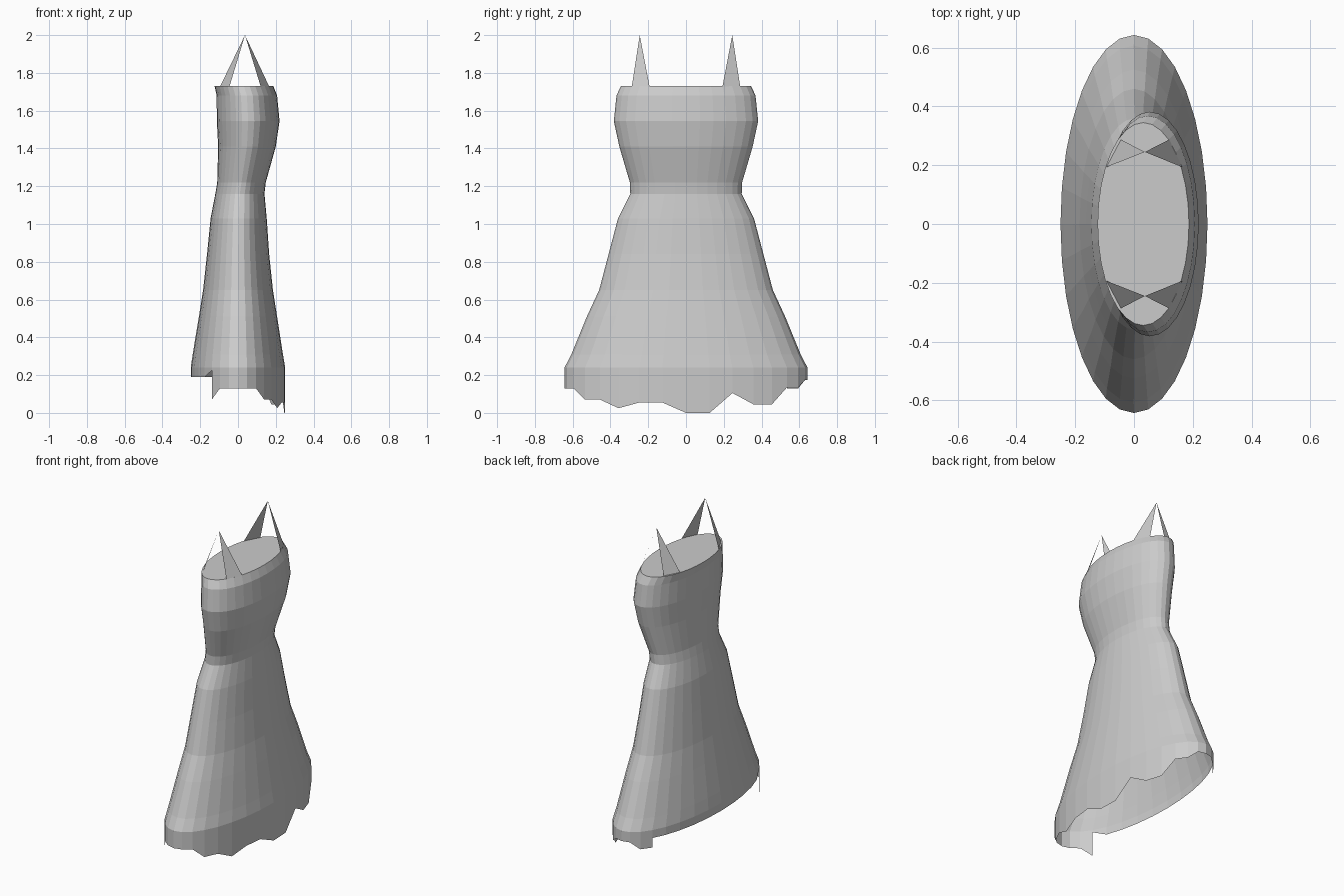
import bpy, math

if "Cube" in bpy.data.objects:
    bpy.data.objects.remove(bpy.data.objects["Cube"])

N = 32  # sides of every ring


def make_object(name, verts, faces):
    mesh = bpy.data.meshes.new(name)
    mesh.from_pydata(verts, [], faces)
    mesh.update()
    obj = bpy.data.objects.new(name, mesh)
    bpy.context.collection.objects.link(obj)
    return obj


def ring_point(k, x_back, x_front, half_y, z):
    a = 2 * math.pi * k / N
    return ((x_back + x_front) / 2 + (x_front - x_back) / 2 * math.cos(a),
            half_y * math.sin(a), z)


def loft(name, rings, cap=False):
    verts = [ring_point(k, *r) for r in rings for k in range(N)]
    faces = [(i * N + k, i * N + (k + 1) % N,
              (i + 1) * N + (k + 1) % N, (i + 1) * N + k)
             for i in range(len(rings) - 1) for k in range(N)]
    if cap:
        faces.append(tuple((len(rings) - 1) * N + k for k in range(N)))
    return make_object(name, verts, faces)


# Skirt: x back, x front, half width in y, height
waist = (-0.12, 0.14, 0.295, 1.16)
hem = (-0.25, 0.25, 0.643, 0.24)
loft("skirt", [
    hem,
    (-0.24, 0.238, 0.607, 0.31),
    (-0.207, 0.207, 0.525, 0.51),
    (-0.185, 0.185, 0.46, 0.65),
    (-0.164, 0.165, 0.41, 0.84),
    (-0.145, 0.152, 0.36, 1.03),
    waist,
])

# Bodice with closed neckline
loft("bodice", [
    waist,
    (-0.11, 0.147, 0.297, 1.22),
    (-0.105, 0.20, 0.353, 1.41),
    (-0.112, 0.22, 0.382, 1.545),
    (-0.113, 0.207, 0.368, 1.68),
    (-0.124, 0.187, 0.345, 1.73),
], cap=True)


# Ragged hem strips hanging below the skirt
def hem_strip(name, start, heights):
    verts, faces = [], []
    for i, z in enumerate(heights):
        k = start + i
        verts += [ring_point(k, *hem), ring_point(k, *hem[:3], z)]
        if i:
            b = 2 * i
            faces.append((b - 2, b - 1, b + 1, b))
    return make_object(name, verts, faces)


hem_strip("ragged_front_hem", -11, [
    0.07, 0.13, 0.13, 0.13, 0.13, 0.13, 0.07, 0.07, 0.025, 0.055, 0.055,
    0.0, 0.0, 0.105, 0.045, 0.045, 0.135, 0.135, 0.175, 0.175, 0.175,
    0.13, 0.13])
hem_strip("back_hem", 11, [0.19] * 10 + [0.225])

# Shoulder straps: two triangles meeting at a point on each side
for side, label in ((-1, "right"), (1, "left")):
    apex = (0.037, 0.245 * side, 2.0)
    for part, xi, xo in (("front", 0.165, 0.12), ("back", -0.095, -0.045)):
        make_object(f"{label}_{part}_strap",
                    [(xi, 0.193 * side, 1.728), (xo, 0.287 * side, 1.728), apex],
                    [(0, 1, 2)])
